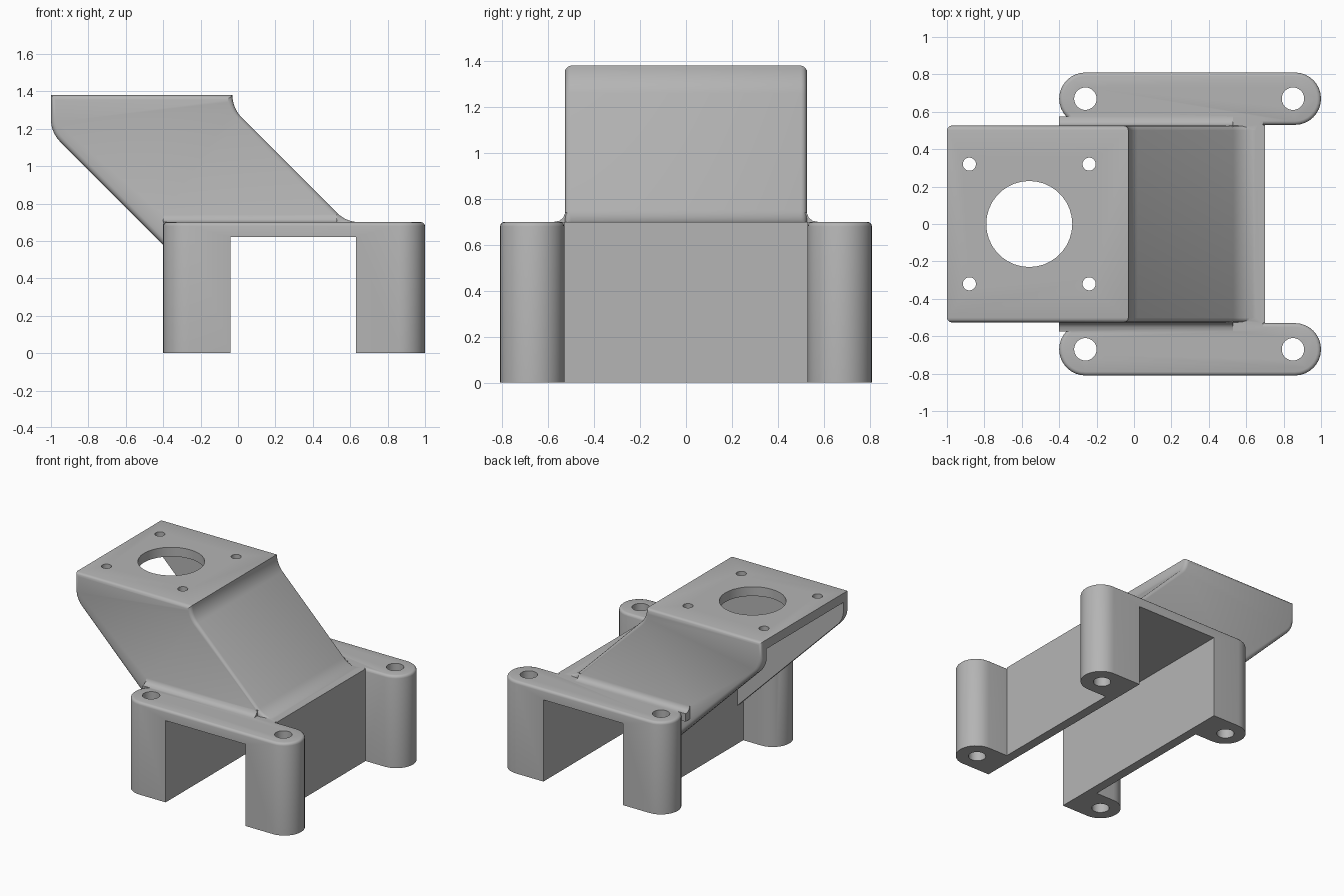
import bpy
import bmesh
from math import radians, cos, sin

cube = bpy.data.objects.get("Cube")
if cube:
    bpy.data.objects.remove(cube, do_unlink=True)

gray = bpy.data.materials.new("plain_gray")
gray.use_nodes = True
gray.diffuse_color = (0.46, 0.46, 0.46, 1)
gray.node_tree.nodes["Principled BSDF"].inputs["Base Color"].default_value = (0.46, 0.46, 0.46, 1)


def arc(cx, cy, r, start, end, steps=8):
    angles = [radians(start + (end - start) * i / steps) for i in range(steps + 1)]
    return [(cx + r * cos(a), cy + r * sin(a)) for a in angles]


def prism(name, points, axis, low, high, bevel=0, caps="both"):
    """Extrude a flat profile along an axis, optionally rounding its rims."""
    place = {"x": lambda p, d: (d, p[0], p[1]),
             "y": lambda p, d: (p[0], d, p[1]),
             "z": lambda p, d: (p[0], p[1], d)}[axis]
    bm = bmesh.new()
    rings = [[bm.verts.new(place(p, d)) for p in points] for d in (low, high)]
    ends = [bm.faces.new(ring) for ring in rings]
    count = len(points)
    for i in range(count):
        j = (i + 1) % count
        bm.faces.new((rings[0][i], rings[0][j], rings[1][j], rings[1][i]))
    bmesh.ops.recalc_face_normals(bm, faces=bm.faces)
    if bevel:
        rims = ends if caps == "both" else ends[1:]
        edges = [e for f in rims for e in f.edges]
        bmesh.ops.bevel(bm, geom=edges, offset=bevel, segments=3, profile=0.5,
                        affect="EDGES", clamp_overlap=False)
    mesh = bpy.data.meshes.new(name)
    bm.to_mesh(mesh)
    bm.free()
    mesh.materials.append(gray)
    obj = bpy.data.objects.new(name, mesh)
    bpy.context.collection.objects.link(obj)
    return obj


def box(name, x, y, z):
    return prism(name, [(x[0], y[0]), (x[1], y[0]), (x[1], y[1]), (x[0], y[1])], "z", *z)


def cylinder(name, x, y, r, z):
    return prism(name, arc(x, y, r, 0, 350, 35), "z", *z)


def combine(target, tool, operation):
    mod = target.modifiers.new("combine", "BOOLEAN")
    mod.operation = operation
    mod.solver = "EXACT"
    mod.object = tool
    bpy.context.view_layer.objects.active = target
    bpy.ops.object.modifier_apply(modifier=mod.name)
    bpy.data.objects.remove(tool, do_unlink=True)


# Slanted hood with a flat mounting face
outline = ([(-1, 1.38)] + arc(-0.83, 1.25, 0.17, 180, 225)
           + [(-0.08, 0.26), (-0.08, 0.66), (0.65, 0.66)]
           + arc(0.65, 0.87, 0.17, 270, 225)
           + arc(0.14, 1.38, 0.17, 225, 180))
arm = prism("slanted_hood", outline, "y", -0.526, 0.526, 0.025)

# Hollow underside of the hood
hollow = [(-1.2, 1.31), (-0.14, 1.31), (0.47, 0.702), (-0.108, 0.702),
          (-0.108, 0.1), (-1.2, 0.1)]
combine(arm, prism("hollow", hollow, "y", -0.46, 0.46), "DIFFERENCE")

# Base bracket: middle block and two round-ended side flanges
bracket = box("motor_bracket", (-0.11, 0.7), (-0.53, 0.53), (0, 0.7))
combine(bracket, box("top_deck", (-0.1, 0.69), (-0.57, 0.57), (0.5, 0.7)), "UNION")
for side in (-1, 1):
    y = side * 0.67
    stadium = arc(0.86, y, 0.14, -90, 90, 16) + arc(-0.26, y, 0.14, 90, 270, 16)
    combine(bracket, prism("flange", stadium, "z", 0, 0.7, 0.02, "top"), "UNION")

combine(bracket, arm, "UNION")

# Soft fillets where the hood meets the flanges
for side in (-1, 1):
    section = [(0.5, 0.64), (0.575, 0.64), (0.575, 0.7), (0.552, 0.704),
               (0.535, 0.717), (0.526, 0.74), (0.5, 0.74)]
    fillet = prism("fillet", [(side * y, z) for y, z in section], "x", -0.4, 0.53)
    combine(bracket, fillet, "UNION")

# Channel through the base
combine(bracket, box("channel", (-0.04, 0.63), (-1, 1), (-0.1, 0.62)), "DIFFERENCE")

# Screw holes in the flanges and in the mounting face, plus the large bore
for side in (-1, 1):
    for x in (-0.26, 0.85):
        combine(bracket, cylinder("hole", x, side * 0.67, 0.06, (-0.1, 0.9)), "DIFFERENCE")
    for x in (-0.88, -0.24):
        combine(bracket, cylinder("hole", x, side * 0.32, 0.035, (1.25, 1.5)), "DIFFERENCE")
combine(bracket, cylinder("bore", -0.56, 0, 0.23, (1.2, 1.5)), "DIFFERENCE")

bpy.ops.object.select_all(action="DESELECT")
bracket.select_set(True)
bpy.context.view_layer.objects.active = bracket
bpy.ops.object.shade_smooth_by_angle(angle=radians(32))
